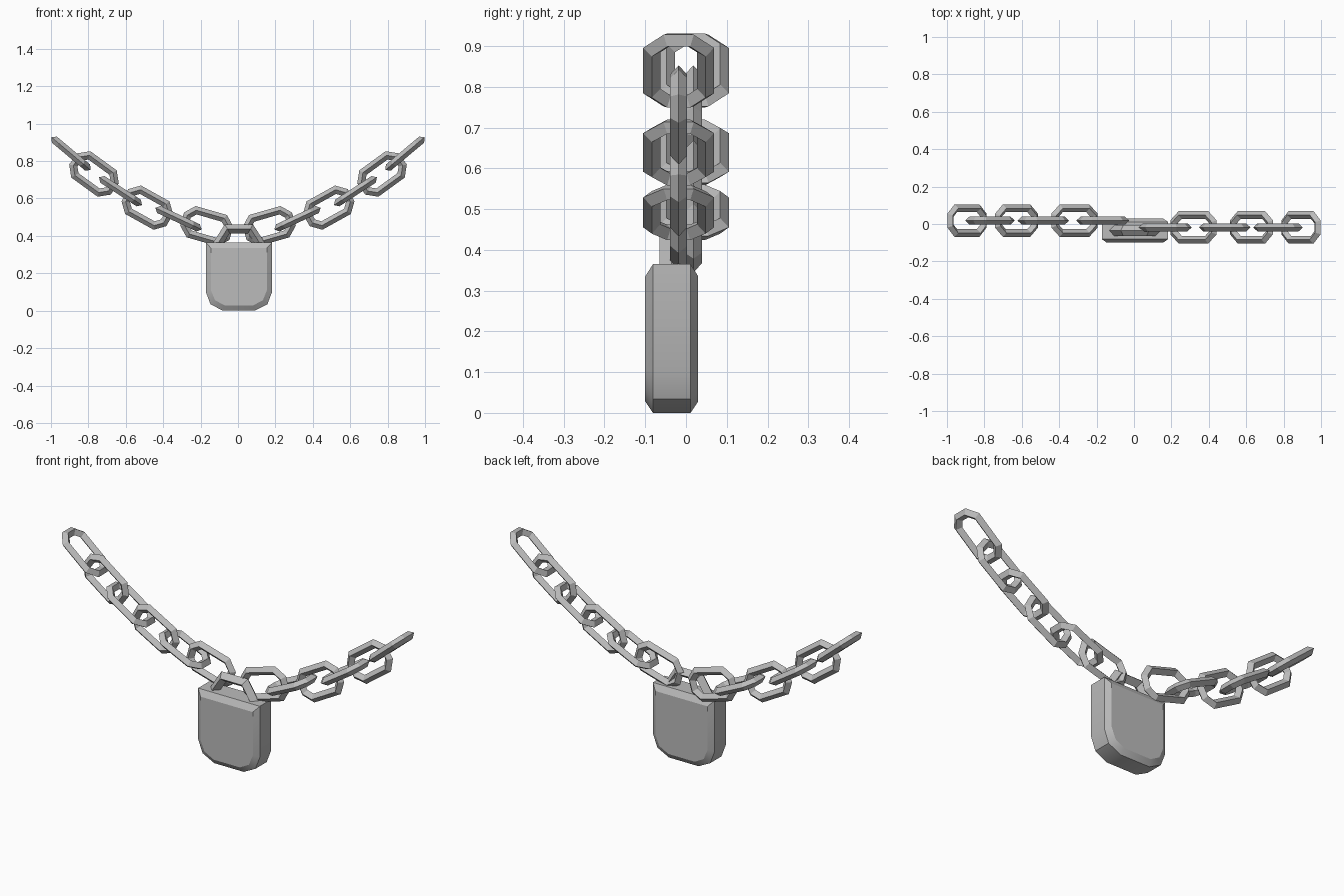
import bpy, bmesh, math
from mathutils import Matrix, Vector

if "Cube" in bpy.data.objects:
    bpy.data.objects.remove(bpy.data.objects["Cube"])

steel = bpy.data.materials.new("grey_steel")
steel.diffuse_color = (0.5, 0.5, 0.5, 1)
steel.use_nodes = True
steel.node_tree.nodes["Principled BSDF"].inputs["Base Color"].default_value = steel.diffuse_color


def make_object(name, rings, closed, matrix=Matrix()):
    """Skin a list of equal rings; close the loop or cap both ends."""
    bm = bmesh.new()
    vr = [[bm.verts.new(p) for p in ring] for ring in rings]
    n = len(vr[0])
    for i in range(len(vr) if closed else len(vr) - 1):
        a, b = vr[i], vr[(i + 1) % len(vr)]
        for j in range(n):
            k = (j + 1) % n
            bm.faces.new((a[j], a[k], b[k], b[j]))
    if not closed:
        bm.faces.new(vr[0])
        bm.faces.new(vr[-1])
    bmesh.ops.recalc_face_normals(bm, faces=bm.faces)
    mesh = bpy.data.meshes.new(name)
    bm.to_mesh(mesh)
    bm.free()
    mesh.materials.append(steel)
    ob = bpy.data.objects.new(name, mesh)
    ob.matrix_world = matrix
    bpy.context.collection.objects.link(ob)
    return ob


def octagon(d, z):
    """Chamfered link outline, inset by d."""
    a, b, c = 0.137 - d, 0.087 - d, 0.05 - 0.586 * d
    q = [(a, b - c), (a - c, b)]
    pts = q + [(-x, y) for x, y in reversed(q)]
    pts += [(-x, -y) for x, y in pts]
    return [(x, y, z) for x, y in pts]


# Chain links: (distance from middle, height, slope in degrees), outermost first
LINKS = [(0.893, 0.840, 40), (0.770, 0.731, 36), (0.628, 0.639, 33),
         (0.485, 0.551, 29), (0.318, 0.492, 25), (0.167, 0.452, 16)]
R = 0.021  # half thickness of a link bar, diamond section
for side, label, y in ((-1, "left", 0.018), (1, "right", -0.018)):
    for i, (x, z, slope) in enumerate(LINKS):
        m = Matrix.Translation((side * x, y, z))
        m = m @ Matrix.Rotation(math.radians(-side * slope), 4, 'Y')
        if i % 2:  # every second link stands upright
            m = m @ Matrix.Rotation(math.radians(90), 4, 'X')
        rings = [octagon(0, 0), octagon(R, R), octagon(2 * R, 0), octagon(R, -R)]
        make_object(f"{label}_chain_link_{i + 1}", rings, True, m)

# Padlock body: rounded-bottom outline with bevelled front and back
CX, CY = 0.005, -0.035


def mirrored(half, y):
    pts = half + [(-x, z) for x, z in reversed(half)]
    return [(CX + x, y, z) for x, z in pts]


outer = [(0.177, 0.365), (0.177, 0.10), (0.152, 0.034), (0.085, 0.0)]
inner = [(0.150, 0.335), (0.150, 0.11), (0.128, 0.056), (0.076, 0.028)]
body = make_object("padlock_body", [
    mirrored(inner, CY - 0.065), mirrored(outer, CY - 0.046),
    mirrored(outer, CY + 0.046), mirrored(inner, CY + 0.065)], False)

# Shackle: diamond bar swept along an angular arch
path = [Vector((CX + x, CY, z)) for x, z in
        ((-0.125, 0.34), (-0.062, 0.438), (0.062, 0.438), (0.125, 0.34))]
rings = []
for i, p in enumerate(path):
    t0 = (p - path[max(i - 1, 0)]).normalized()
    t1 = (path[min(i + 1, 3)] - p).normalized()
    t = (t0 + t1).normalized()
    out = Vector((-t.z, 0, t.x)) * 0.024 / max(t.dot(t1), t.dot(t0))
    w = Vector((0, 0.03, 0))
    rings.append([p + out, p + w, p - out, p - w])
make_object("padlock_shackle", rings, False)

# Soften only the rounded sides of the body
bpy.ops.object.select_all(action='DESELECT')
body.select_set(True)
bpy.context.view_layer.objects.active = body
bpy.ops.object.shade_smooth_by_angle(angle=math.radians(30))
